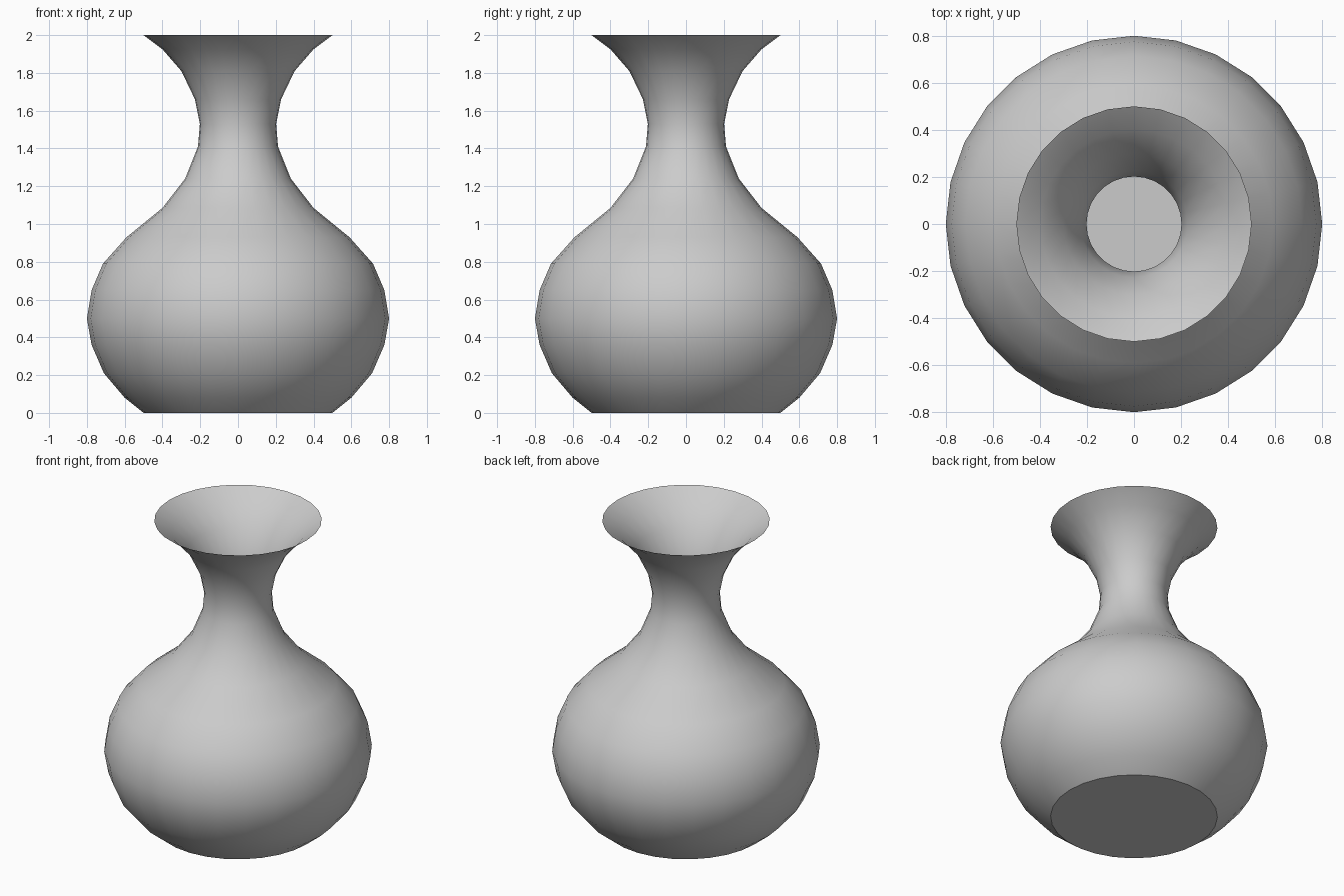
import bpy, bmesh, math

if "Cube" in bpy.data.objects:
    bpy.data.objects.remove(bpy.data.objects["Cube"])

SIDES = 28

# Vase profile: (radius, height), full belly, narrow neck, flared lip
profile = [(0.50, 0.00), (0.60, 0.08), (0.71, 0.21), (0.775, 0.36),
           (0.80, 0.50), (0.775, 0.65), (0.715, 0.79), (0.59, 0.93),
           (0.40, 1.085), (0.28, 1.24), (0.212, 1.41), (0.202, 1.53),
           (0.228, 1.66), (0.30, 1.81), (0.40, 1.925), (0.50, 2.00)]

bm = bmesh.new()

# Rings of vertices around the axis
rings = []
for r, z in profile:
    rings.append([bm.verts.new((r * math.cos(2 * math.pi * i / SIDES),
                                r * math.sin(2 * math.pi * i / SIDES), z))
                  for i in range(SIDES)])

# Thin open wall
for low, high in zip(rings, rings[1:]):
    for i in range(SIDES):
        j = (i + 1) % SIDES
        bm.faces.new((low[i], low[j], high[j], high[i]))

# Flat closed base
bm.faces.new(list(reversed(rings[0])))

mesh = bpy.data.meshes.new("vase")
bm.to_mesh(mesh)
bm.free()
vase = bpy.data.objects.new("vase", mesh)
bpy.context.collection.objects.link(vase)

# Smooth wall, crisp edge at the base
bpy.context.view_layer.objects.active = vase
vase.select_set(True)
bpy.ops.object.shade_smooth_by_angle(angle=math.radians(30))
